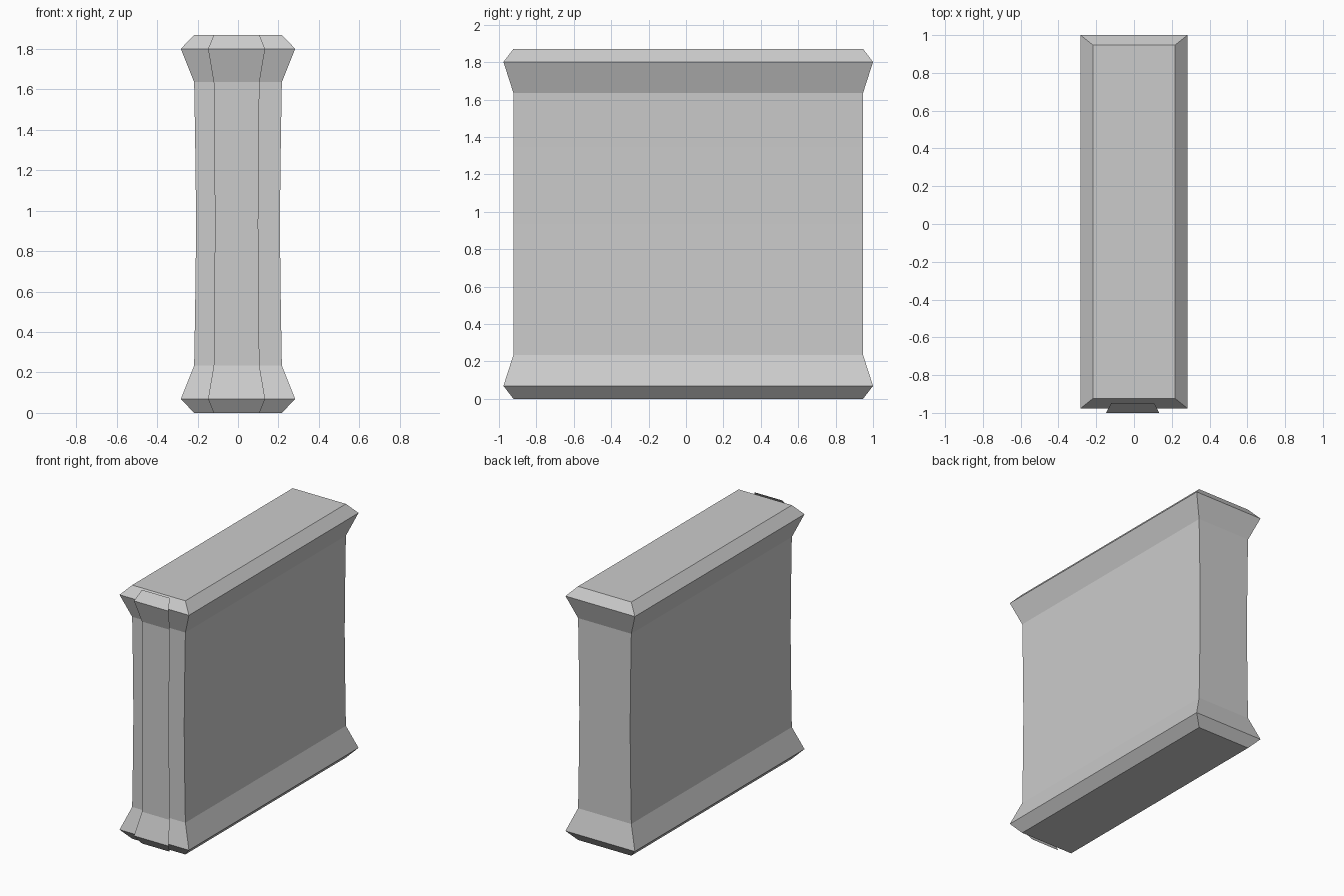
import bpy

if "Cube" in bpy.data.objects:
    bpy.data.objects.remove(bpy.data.objects["Cube"])

# Shared vertical profile: z, half width, half depth, strip half width
lower = [(0.0, 0.217, 0.935, 0.113), (0.069, 0.283, 0.988, 0.141),
         (0.234, 0.217, 0.935, 0.113), (0.52, 0.212, 0.935, 0.110)]
HEIGHT = 1.87
profile = (lower + [(HEIGHT / 2, 0.207, 0.935, 0.107)]
           + [(HEIGHT - z, w, d, s) for z, w, d, s in reversed(lower)])
CENTRE_Y = 0.012


def make_object(name, verts, faces):
    mesh = bpy.data.meshes.new(name)
    mesh.from_pydata(verts, [], faces)
    mesh.update()
    obj = bpy.data.objects.new(name, mesh)
    bpy.context.collection.objects.link(obj)
    return obj


# Wall body: stacked rectangular rings with capped ends
verts, faces = [], []
for z, w, d, s in profile:
    verts += [(sx * w, CENTRE_Y + sy * d, z)
              for sx, sy in ((-1, -1), (1, -1), (1, 1), (-1, 1))]
last = (len(profile) - 1) * 4
for i in range(0, last, 4):
    for k in range(4):
        n = (k + 1) % 4
        faces.append((i + k, i + n, i + n + 4, i + k + 4))
faces += [(3, 2, 1, 0), tuple(range(last, last + 4))]
make_object("wall_body", verts, faces)

# Thin front strip: open sheet floating just ahead of the front face
verts, faces = [], []
for z, w, d, s in profile:
    y = CENTRE_Y - d - 0.024
    verts += [(-s - 0.007, y, z), (s - 0.007, y, z)]
for i in range(0, len(verts) - 2, 2):
    faces.append((i, i + 1, i + 3, i + 2))
make_object("front_strip", verts, faces)
